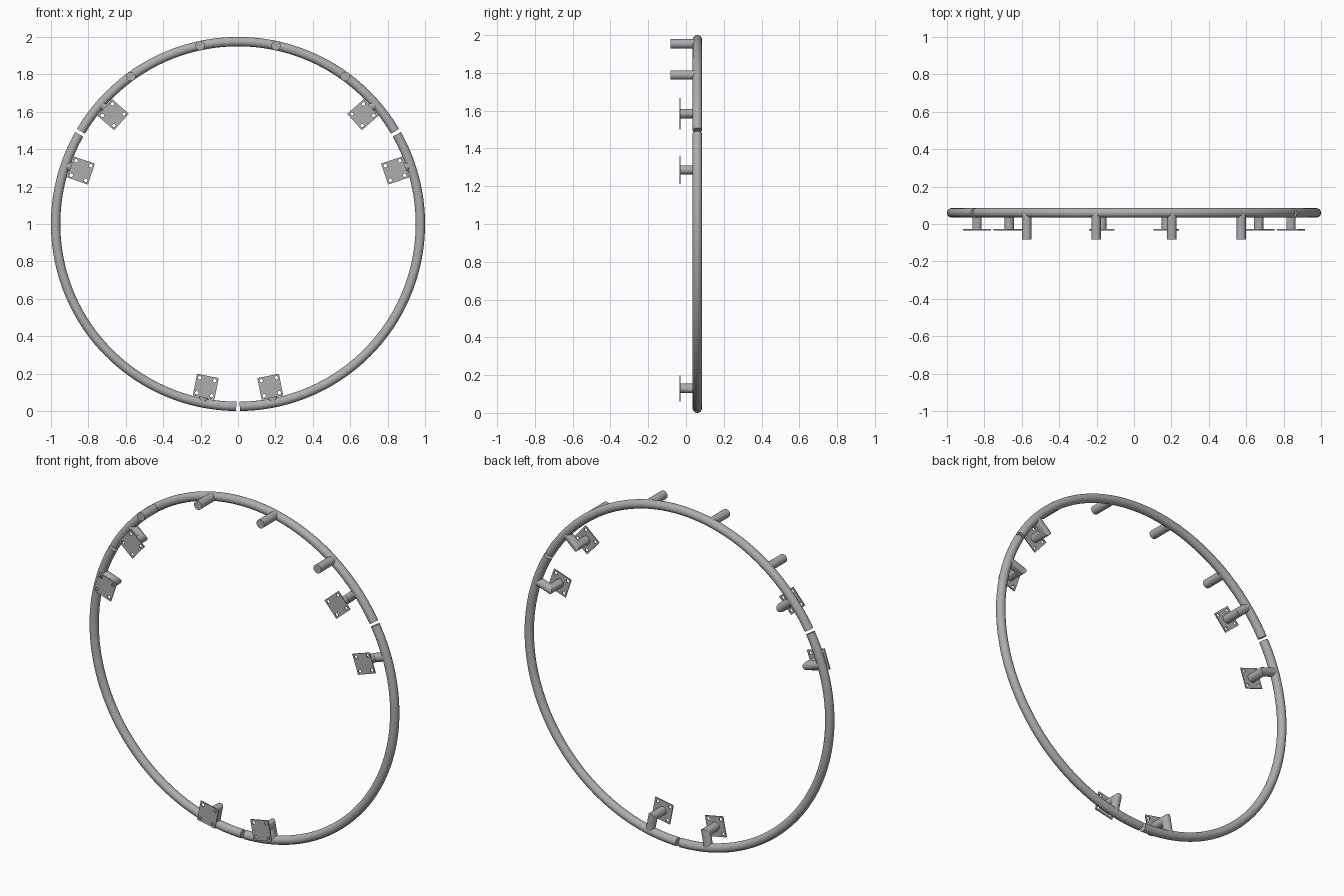
import bpy
import bmesh
from math import sin, cos, pi, radians
from mathutils import Vector, Matrix

if "Cube" in bpy.data.objects:
    bpy.data.objects.remove(bpy.data.objects["Cube"])

RING, TUBE = 0.975, 0.025      # ring centre line and tube radius
RING_Y, FRONT_Y = 0.06, -0.083
PLATE_Y, PLATE_R = -0.031, 0.887
PLATE, THICK = 0.118, 0.006
JOINTS = (30, 150, 270)        # gaps between the three ring sections
Y = Vector((0, 1, 0))

steel = bpy.data.materials.new("grey steel")
steel.use_nodes = True
GREY = (0.42, 0.42, 0.42, 1)
steel.diffuse_color = GREY
steel.node_tree.nodes["Principled BSDF"].inputs["Base Color"].default_value = GREY


def polar(deg, r, y):
    a = radians(deg)
    return Vector((r * cos(a), y, 1 + r * sin(a)))


def add(name, mesh):
    ob = bpy.data.objects.new(name, mesh)
    bpy.context.collection.objects.link(ob)
    mesh.materials.clear()
    mesh.materials.append(steel)
    return ob


def tube(name, path, side, segs=24):
    """Capped round tube along a planar path with mitred corners; side is the plane normal."""
    bm = bmesh.new()
    rings = []
    for i, p in enumerate(path):
        before = (p - path[max(i - 1, 0)]).normalized()
        after = (path[min(i + 1, len(path) - 1)] - p).normalized()
        tangent = (before + after).normalized()
        edge = before if before.length else after
        out = side.cross(tangent) / tangent.dot(edge)
        rings.append([bm.verts.new(p + TUBE * (cos(t) * out + sin(t) * side))
                      for t in (2 * pi * k / segs for k in range(segs))])
    for a, b in zip(rings, rings[1:]):
        for k in range(segs):
            n = (k + 1) % segs
            bm.faces.new((a[k], a[n], b[n], b[k]))
    bm.faces.new(rings[0])
    bm.faces.new(rings[-1])
    bmesh.ops.recalc_face_normals(bm, faces=bm.faces)
    mesh = bpy.data.meshes.new(name)
    bm.to_mesh(mesh)
    bm.free()
    ob = add(name, mesh)
    bpy.ops.object.select_all(action='DESELECT')
    bpy.context.view_layer.objects.active = ob
    ob.select_set(True)
    bpy.ops.object.shade_smooth_by_angle(angle=radians(35))
    return ob


def plate_mesh():
    """Square plate with a bolt hole near each corner."""
    curve = bpy.data.curves.new("plate_outline", 'CURVE')
    curve.dimensions = '2D'
    curve.fill_mode = 'BOTH'
    curve.extrude = THICK / 2

    def loop(points):
        spline = curve.splines.new('POLY')
        spline.points.add(len(points) - 1)
        for sp, (x, y) in zip(spline.points, points):
            sp.co = (x, y, 0, 1)
        spline.use_cyclic_u = True

    corners = [(-1, -1), (1, -1), (1, 1), (-1, 1)]
    loop([(x * PLATE / 2, y * PLATE / 2) for x, y in corners])
    for cx, cy in corners:
        loop([(cx * 0.041 + 0.009 * cos(k * pi / 8), cy * 0.041 + 0.009 * sin(k * pi / 8))
              for k in range(16)])
    helper = bpy.data.objects.new("plate_outline", curve)
    bpy.context.collection.objects.link(helper)
    deps = bpy.context.evaluated_depsgraph_get()
    mesh = bpy.data.meshes.new_from_object(helper.evaluated_get(deps))
    bpy.data.objects.remove(helper)
    # Weld the faces to the rim and stand the plate up facing the front
    bm = bmesh.new()
    bm.from_mesh(mesh)
    bmesh.ops.remove_doubles(bm, verts=bm.verts, dist=0.0001)
    bmesh.ops.rotate(bm, verts=bm.verts, matrix=Matrix.Rotation(pi / 2, 3, 'X'))
    bmesh.ops.recalc_face_normals(bm, faces=bm.faces)
    for f in bm.faces:
        f.smooth = False
    bm.to_mesh(mesh)
    bm.free()
    return mesh


# Three ring sections
for name, start in zip(("top", "right", "left"), JOINTS):
    gap = 0.55
    steps = 72
    path = [polar(start + gap + (120 - 2 * gap) * i / steps, RING, RING_Y)
            for i in range(steps + 1)]
    tube("ring_section_" + name, path, Y)

# Forward pegs on the top section
for i, deg in enumerate((54, 78, 102, 126)):
    tube(f"peg_{i + 1}", [polar(deg, RING, FRONT_Y), polar(deg, RING, RING_Y)],
         Vector((1, 0, 0)))

# Elbow brackets with bolt plates on both sides of each joint
plate = plate_mesh()
for i, deg in enumerate(j + s * 11.2 for j in JOINTS for s in (-1, 1)):
    a = radians(deg)
    tube(f"bracket_elbow_{i + 1}",
         [polar(deg, PLATE_R, PLATE_Y), polar(deg, PLATE_R, RING_Y), polar(deg, RING, RING_Y)],
         Vector((-sin(a), 0, cos(a))))
    ob = add(f"bracket_plate_{i + 1}", plate)
    ob.location = polar(deg, PLATE_R, PLATE_Y)
    ob.rotation_euler = (0, -a, 0)
